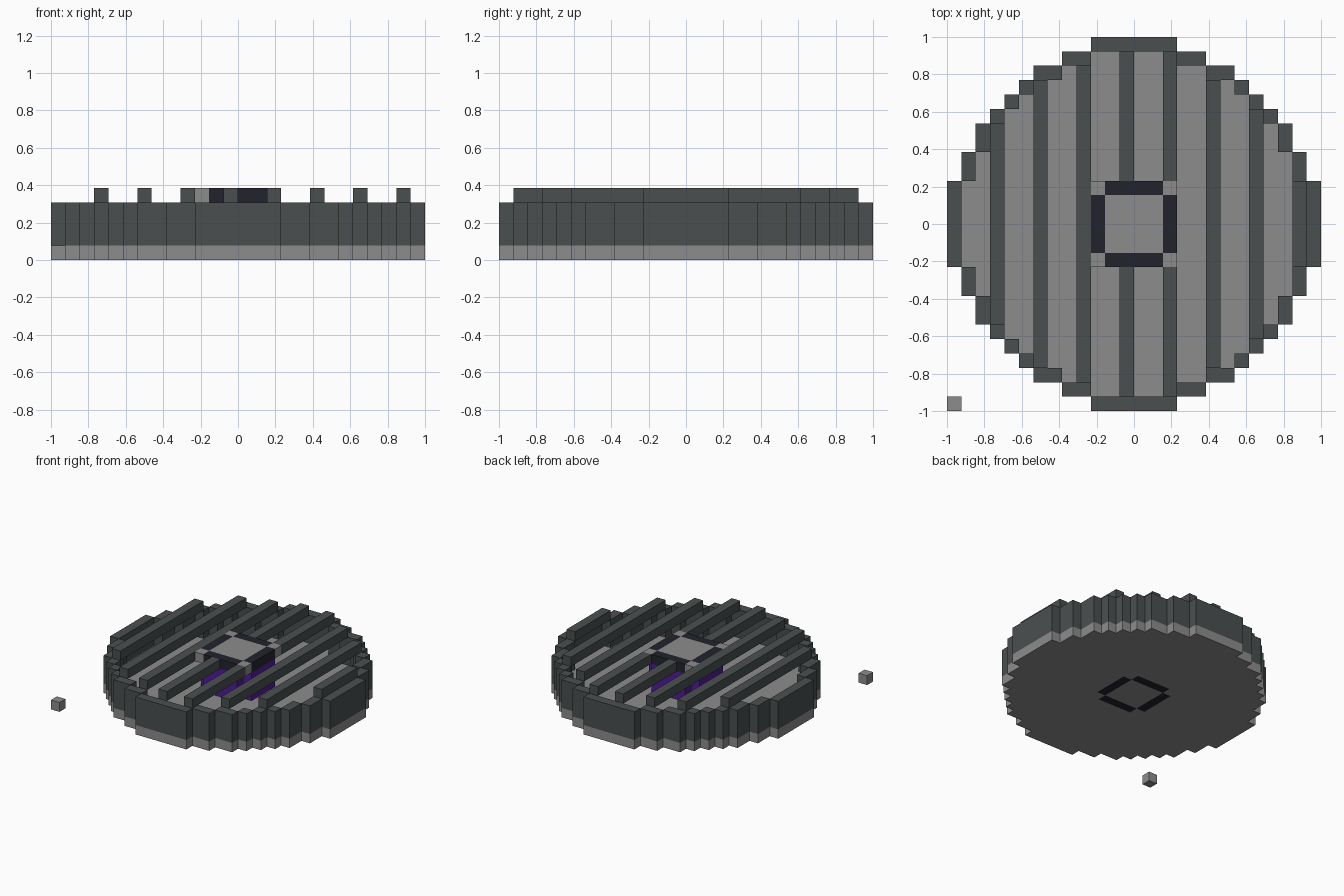
import bpy, bmesh

if "Cube" in bpy.data.objects:
    bpy.data.objects.remove(bpy.data.objects["Cube"])

U = 1 / 13  # one block


def material(name, rgb):
    m = bpy.data.materials.new(name)
    m.diffuse_color = (*rgb, 1)
    m.use_nodes = True
    m.node_tree.nodes["Principled BSDF"].inputs["Base Color"].default_value = m.diffuse_color
    return m


STONE = material("light_stone", (0.265, 0.265, 0.265))
DARK = material("dark_slate", (0.069, 0.078, 0.078))
NAVY = material("dark_navy", (0.016, 0.016, 0.026))
GLOW = material("purple_glow", (0.085, 0.012, 0.33))


def prism(name, cells, z0, z1, mat):
    """Extrude a set of grid cells between two block heights."""
    bm = bmesh.new()
    verts = {}

    def v(x, y, z):
        if (x, y, z) not in verts:
            verts[x, y, z] = bm.verts.new((x * U, y * U, z * U))
        return verts[x, y, z]

    for x, y in sorted(cells):
        ring = [(x, y), (x + 1, y), (x + 1, y + 1), (x, y + 1)]
        bm.faces.new([v(*p, z1) for p in ring])
        bm.faces.new([v(*p, z0) for p in reversed(ring)])
        # walls only on open sides
        for k, (dx, dy) in enumerate([(0, -1), (1, 0), (0, 1), (-1, 0)]):
            if (x + dx, y + dy) not in cells:
                a, b = ring[k], ring[(k + 1) % 4]
                bm.faces.new([v(*a, z0), v(*b, z0), v(*b, z1), v(*a, z1)])
    me = bpy.data.meshes.new(name)
    bm.to_mesh(me)
    bm.free()
    me.materials.append(mat)
    ob = bpy.data.objects.new(name, me)
    bpy.context.collection.objects.link(ob)
    return ob


def rect(x0, x1, y0, y1):
    return {(x, y) for x in range(x0, x1) for y in range(y0, y1)}


# Stepped disc outline: half width of each row counted from the middle
HALF = [13, 13, 13, 12, 12, 11, 11, 10, 9, 8, 7, 5, 3]
disc = set()
for row, w in enumerate(HALF):
    disc |= rect(-w, w, row, row + 1) | rect(-w, w, -row - 1, -row)
rim = {(x, y) for x, y in disc
       if not {(x + 1, y), (x - 1, y), (x, y + 1), (x, y - 1)} <= disc}
inner = disc - rim

# Central square, its edge strips and corners
core = rect(-3, 3, -3, 3)
plate = rect(-2, 2, -2, 2)
corners = {(x, y) for x in (-3, 2) for y in (-3, 2)}
strips = core - plate - corners

# Floor and rim wall
prism("floor", disc - strips, 0, 1, STONE)
prism("rim_wall", rim, 1, 4, DARK)

# Core: lower emitters, glowing panels, upper emitters, cap
prism("lower_emitters", strips, 0, 1, NAVY)
prism("glow_panels", strips, 1, 4, GLOW)
prism("upper_emitters", strips, 4, 5, NAVY)
prism("cap_plate", plate | corners, 4, 5, STONE)

# Parallel slats across the top, interrupted by the core
for n, col in enumerate(range(-10, 12, 3)):
    prism(f"slat_{n + 1}", {c for c in inner if c[0] == col} - core, 4, 5, DARK)

# Loose block at the corner
prism("loose_block", {(-13, -13)}, 0, 1, STONE)
